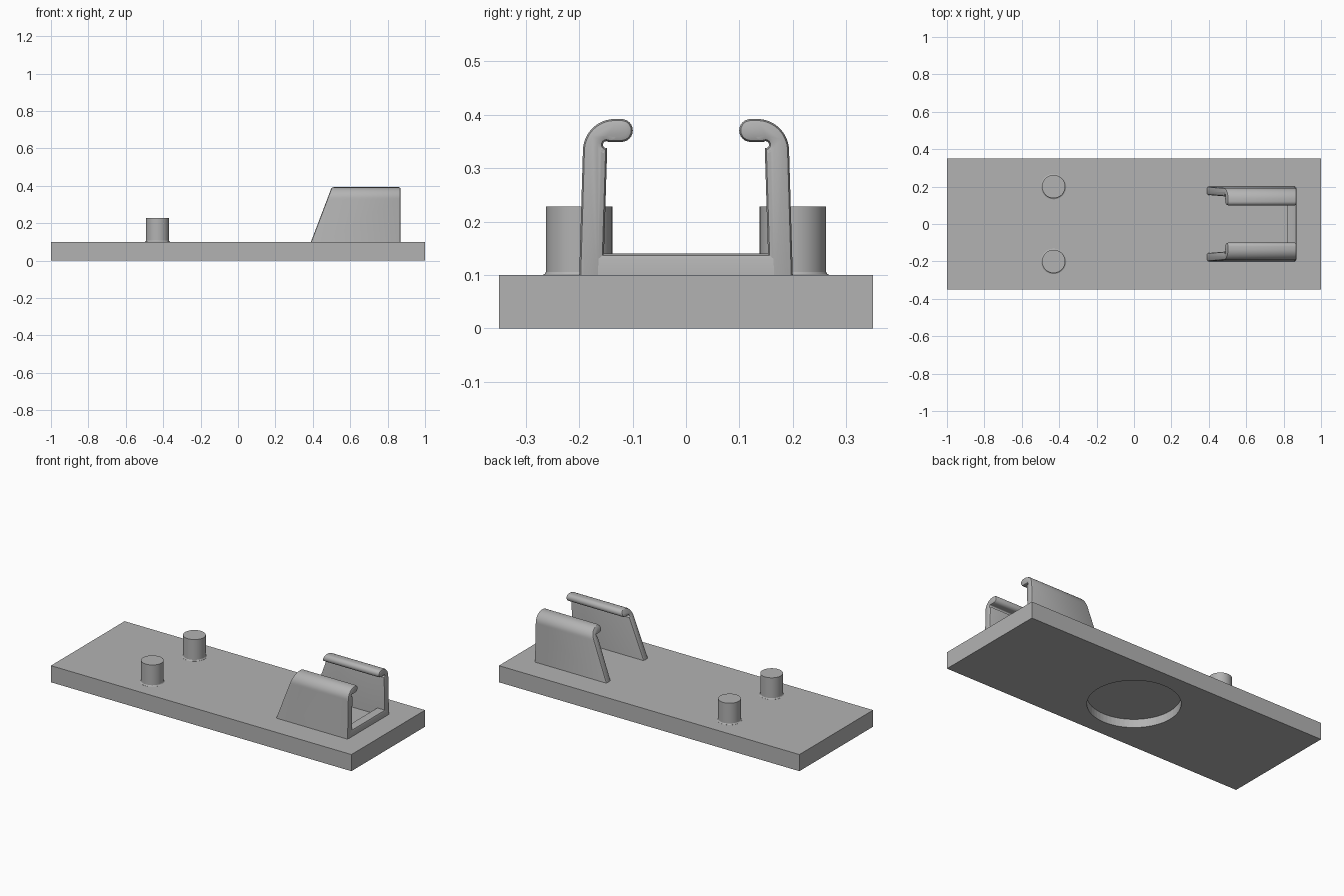
import bpy, bmesh, math

if "Cube" in bpy.data.objects:
    bpy.data.objects.remove(bpy.data.objects["Cube"])

grey = bpy.data.materials.new("plain grey")
grey.diffuse_color = (0.45, 0.45, 0.45, 1)
grey.use_nodes = True
grey.node_tree.nodes["Principled BSDF"].inputs["Base Color"].default_value = grey.diffuse_color


def make(name, bm, smooth=False):
    """Turn a bmesh into a named grey object."""
    bmesh.ops.recalc_face_normals(bm, faces=bm.faces[:])
    mesh = bpy.data.meshes.new(name)
    bm.to_mesh(mesh)
    bm.free()
    mesh.materials.append(grey)
    ob = bpy.data.objects.new(name, mesh)
    bpy.context.collection.objects.link(ob)
    if smooth:
        bpy.ops.object.select_all(action='DESELECT')
        ob.select_set(True)
        bpy.context.view_layer.objects.active = ob
        bpy.ops.object.shade_smooth_by_angle(angle=math.radians(30))
    return ob


def lathe(name, rings, x, y, smooth=True, n=64):
    """Closed round solid from (radius, z) rings."""
    bm = bmesh.new()
    loops = [[bm.verts.new((x + r * math.cos(2 * math.pi * i / n),
                            y + r * math.sin(2 * math.pi * i / n), z))
              for i in range(n)] for r, z in rings]
    for a, b in zip(loops, loops[1:]):
        for i in range(n):
            j = (i + 1) % n
            bm.faces.new((a[i], a[j], b[j], b[i]))
    bm.faces.new(loops[0])
    bm.faces.new(loops[-1])
    return make(name, bm, smooth)


def arc(cy, cz, r, a0, a1, n):
    return [(cy + r * math.cos(math.radians(a0 + (a1 - a0) * i / n)),
             cz + r * math.sin(math.radians(a0 + (a1 - a0) * i / n)))
            for i in range(n + 1)]


# Base plate with a shallow round recess underneath
bm = bmesh.new()
bmesh.ops.create_cube(bm, size=1)
for v in bm.verts:
    v.co = (v.co.x * 2, v.co.y * 0.7, (v.co.z + 0.5) * 0.1)
base = make("base_plate", bm)
cutter = lathe("recess_cutter", [(0.25, -0.05), (0.25, 0.05)], 0, 0, False)
cutter.hide_render = True
cutter.hide_viewport = True
cut = base.modifiers.new("recess", 'BOOLEAN')
cut.operation = 'DIFFERENCE'
cut.object = cutter
cut.solver = 'EXACT'

# Two locating pins with a small foot fillet
for side, label in ((-1, "front"), (1, "back")):
    lathe(label + "_pin", [(0.068, 0.095), (0.068, 0.1005), (0.0645, 0.102),
                           (0.062, 0.106), (0.062, 0.228)], -0.43, 0.2 * side)

# Hooked clip arms: section in y-z, sloped at the inner end, rounded end edges
section = [(-0.201, 0.06), (-0.193, 0.33)]
section += arc(-0.133, 0.332, 0.06, 176, 90, 12)       # outer bend
section += arc(-0.121, 0.3705, 0.0215, 90, -90, 12)    # rolled lip
section += [(-0.146, 0.349)]
section += arc(-0.149, 0.344, 0.0065, 60, 280, 8)      # relief groove
section += [(-0.1475, 0.335), (-0.156, 0.06)]
for side, label in ((-1, "front"), (1, "back")):
    bm = bmesh.new()
    inner = [bm.verts.new((0.39 + (z - 0.1) * 0.38, -y * side, z)) for y, z in section]
    outer = [bm.verts.new((0.87, -y * side, z)) for y, z in section]
    n = len(section)
    caps = [bm.faces.new(inner), bm.faces.new(outer)]
    for i in range(n):
        j = (i + 1) % n
        bm.faces.new((inner[i], inner[j], outer[j], outer[i]))
    bmesh.ops.recalc_face_normals(bm, faces=bm.faces[:])
    edges = list({e for f in caps for e in f.edges})
    bmesh.ops.bevel(bm, geom=edges, offset=0.010, segments=2, profile=0.5,
                    affect='EDGES', clamp_overlap=False)
    make(label + "_clip_arm", bm, True)

# Low cross bar joining the arms at the open end
bm = bmesh.new()
bar = [(0.82, 0.09), (0.82, 0.14), (0.86, 0.14), (0.867, 0.137), (0.87, 0.13), (0.87, 0.09)]
ends = [[bm.verts.new((x, y, z)) for x, z in bar] for y in (-0.18, 0.18)]
for e in ends:
    bm.faces.new(e)
for i in range(len(bar)):
    j = (i + 1) % len(bar)
    bm.faces.new((ends[0][i], ends[0][j], ends[1][j], ends[1][i]))
make("cross_bar", bm, True)
